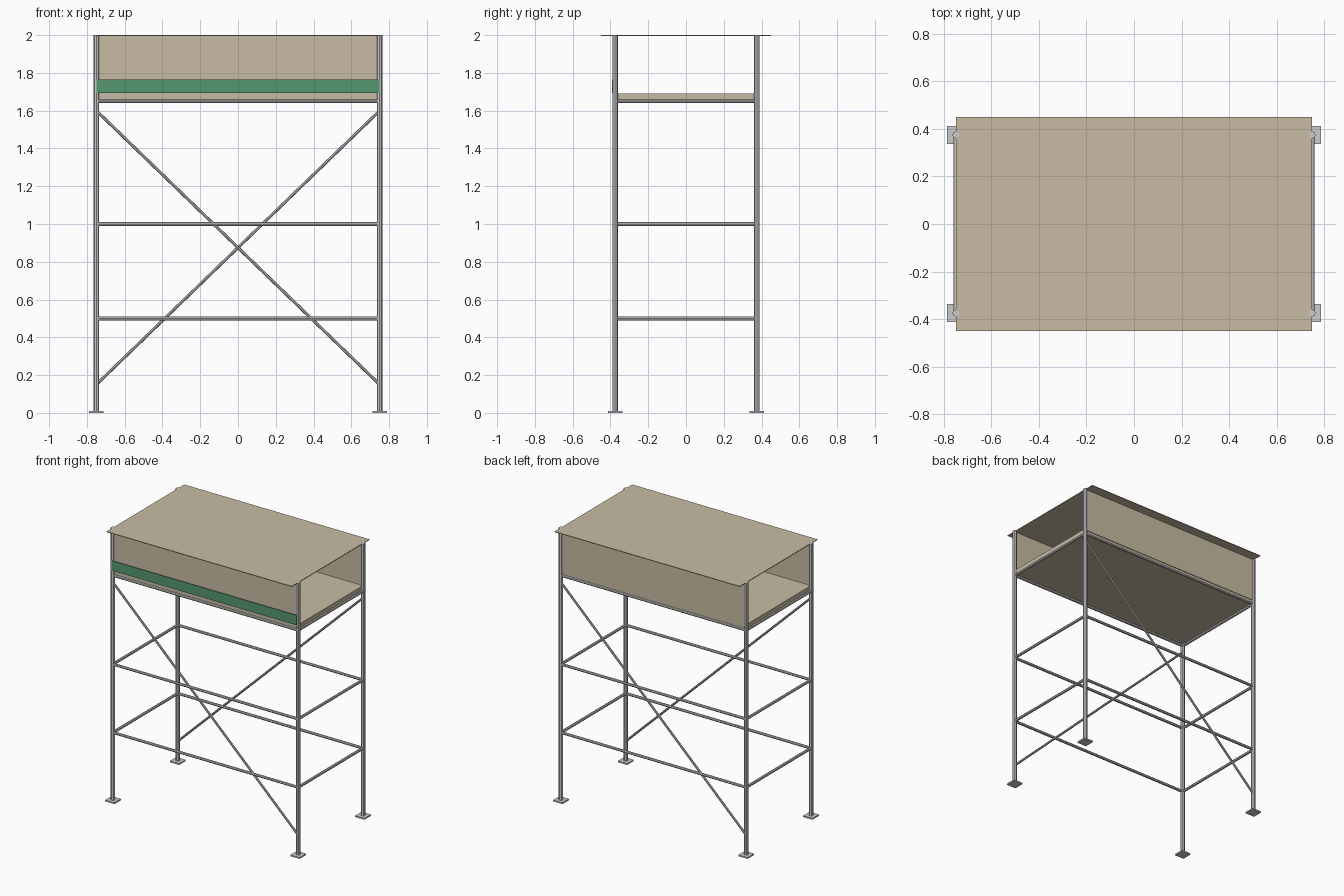
import bpy
from mathutils import Vector

if "Cube" in bpy.data.objects:
    bpy.data.objects.remove(bpy.data.objects["Cube"])

X, Y = 0.75, 0.375


def material(name, color):
    m = bpy.data.materials.new(name)
    m.diffuse_color = color
    m.use_nodes = True
    m.node_tree.nodes["Principled BSDF"].inputs["Base Color"].default_value = m.diffuse_color
    return m


wood = material("wood_beige", (0.58, 0.50, 0.37, 1))
green = material("banner_green", (0.09, 0.31, 0.16, 1))


def box(name, lo, hi, mat=None):
    lo, hi = Vector(lo), Vector(hi)
    bpy.ops.mesh.primitive_cube_add(size=1, location=(lo + hi) / 2)
    ob = bpy.context.object
    ob.name = name
    ob.scale = hi - lo
    bpy.ops.object.transform_apply(location=False, rotation=False, scale=True)
    if mat:
        ob.data.materials.append(mat)
    return ob


def tube(name, a, b, r):
    a, b = Vector(a), Vector(b)
    bpy.ops.mesh.primitive_cylinder_add(vertices=8, radius=r, depth=(b - a).length,
                                        location=(a + b) / 2)
    ob = bpy.context.object
    ob.name = name
    ob.rotation_euler = (b - a).to_track_quat('Z', 'Y').to_euler()
    return ob


# Legs and foot plates
for sx, xn in ((-1, "left"), (1, "right")):
    for sy, yn in ((-1, "front"), (1, "back")):
        x, y = sx * X, sy * Y
        tube(f"{yn}_{xn}_leg", (x, y, 0), (x, y, 2), 0.015)
        box(f"{yn}_{xn}_foot", (x - 0.0375, y - 0.0375, 0), (x + 0.0375, y + 0.0375, 0.01))

# Horizontal rails at three levels
for z, lv in ((0.5, "lower"), (1.0, "middle"), (1.65, "upper")):
    for s, n in ((-1, "front"), (1, "back")):
        tube(f"{lv}_{n}_rail", (-X, s * Y, z), (X, s * Y, z), 0.01)
    for s, n in ((-1, "left"), (1, "right")):
        tube(f"{lv}_{n}_rail", (s * X, -Y, z), (s * X, Y, z), 0.01)

# Diagonal braces, crossing directions front and back
for s, n in ((-1, "front"), (1, "back")):
    tube(f"{n}_diagonal_brace", (s * X, s * Y, 1.6), (-s * X, s * Y, 0.15), 0.008)

# Deck, roof and long side panels
box("deck", (-X, -Y, 1.66), (X, Y, 1.69), wood)
box("roof", (-X, -0.45, 1.995), (X, 0.45, 2.0), wood)
for s, n in ((-1, "front"), (1, "back")):
    box(f"{n}_panel", (-X, s * 0.377 - 0.003, 1.675), (X, s * 0.377 + 0.003, 1.995), wood)

# Green strip along the front
box("front_banner", (-X, -0.393, 1.693), (X, -0.389, 1.765), green)
